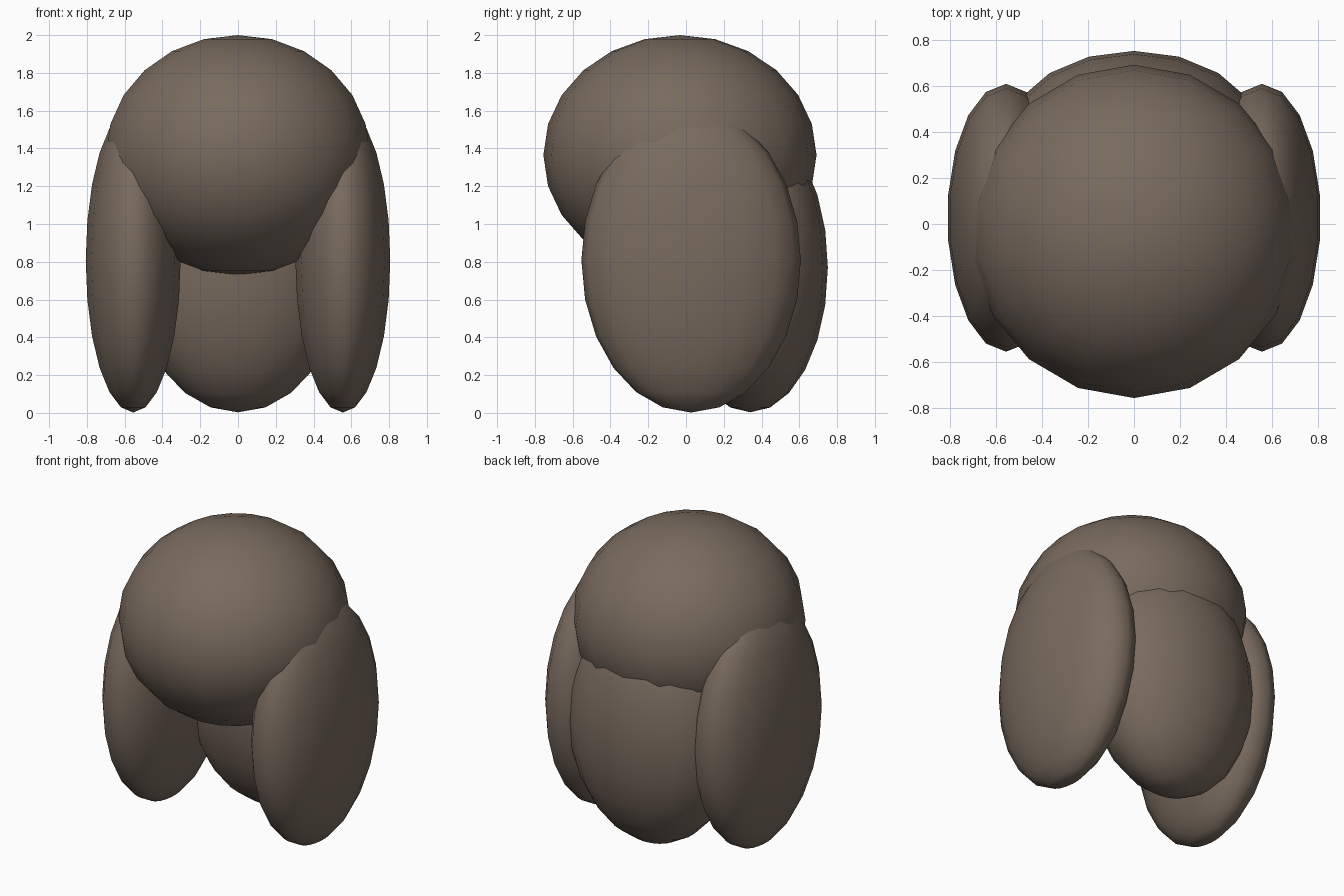
import bpy

if "Cube" in bpy.data.objects:
    bpy.data.objects.remove(bpy.data.objects["Cube"])

fur = bpy.data.materials.new("brown_fur")
fur.diffuse_color = (0.19, 0.145, 0.113, 1)
fur.use_nodes = True
fur.node_tree.nodes["Principled BSDF"].inputs["Base Color"].default_value = fur.diffuse_color


def ellipsoid(name, centre, radii):
    """Smooth low-poly sphere stretched to the given radii."""
    bpy.ops.mesh.primitive_uv_sphere_add(segments=18, ring_count=12, radius=1, location=centre)
    ob = bpy.context.object
    ob.name = name
    ob.scale = radii
    bpy.ops.object.transform_apply(location=False, rotation=False, scale=True)
    bpy.ops.object.shade_smooth()
    ob.data.materials.append(fur)
    return ob


# Large round top, overhanging the front
ellipsoid("head", (0, -0.032, 1.365), (0.71, 0.723, 0.635))

# Oval mass hanging at the back
ellipsoid("back_lobe", (0, 0.34, 0.77), (0.57, 0.411, 0.767))

# Flattened ovals on both sides
for side, s in (("left", -1), ("right", 1)):
    ellipsoid(side + "_side_lobe", (s * 0.555, 0.027, 0.808), (0.255, 0.581, 0.806))
